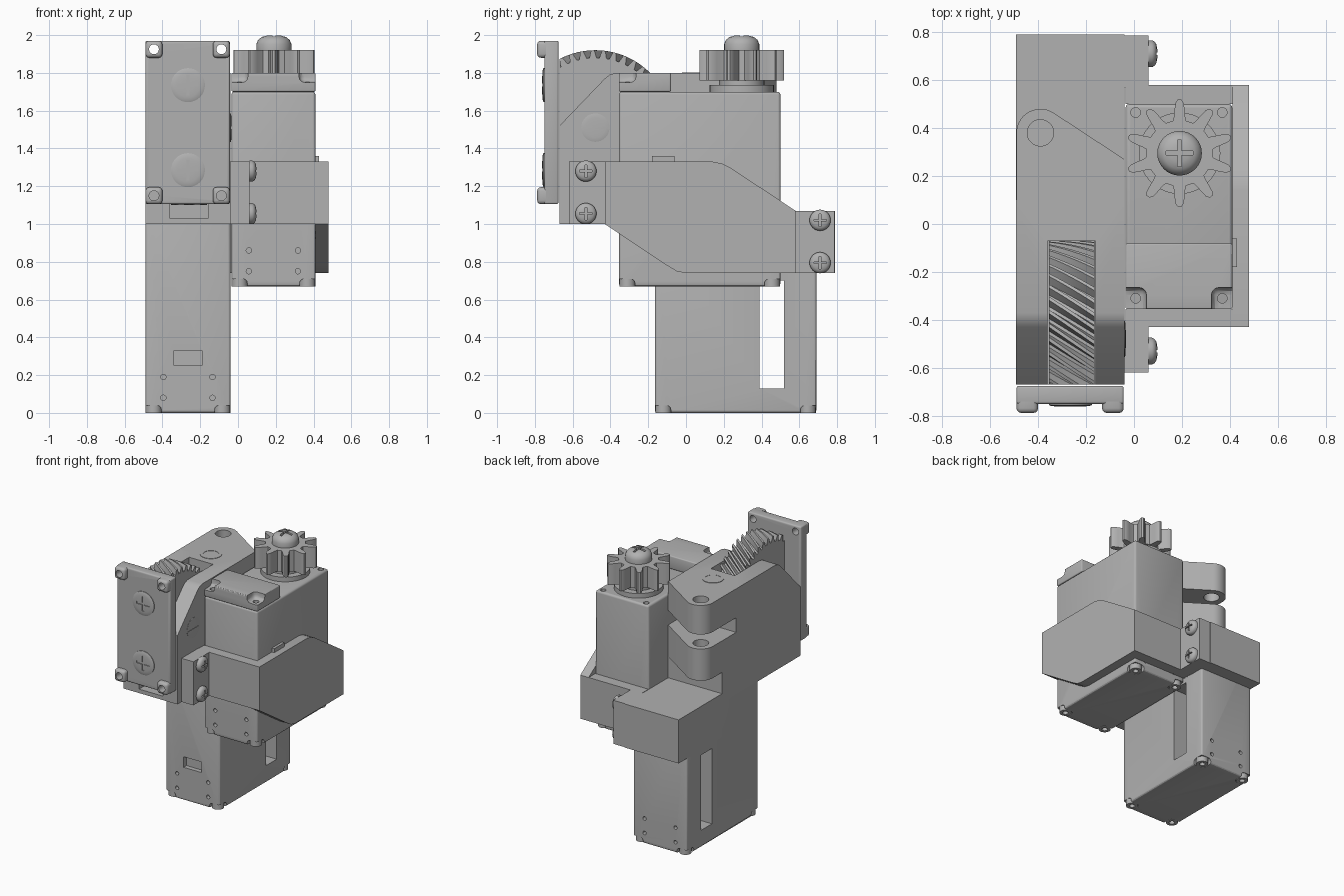
import bpy, bmesh, math
from mathutils import Vector, Matrix

cube = bpy.data.objects.get("Cube")
if cube:
    bpy.data.objects.remove(cube, do_unlink=True)

grey = bpy.data.materials.new("plain grey")
grey.use_nodes = True
grey.diffuse_color = (0.44, 0.44, 0.44, 1)
grey.node_tree.nodes["Principled BSDF"].inputs["Base Color"].default_value = (0.44, 0.44, 0.44, 1)
AXES = {"x": Vector((1, 0, 0)), "y": Vector((0, 1, 0)), "z": Vector((0, 0, 1))}


def finish(name, bm):
    bmesh.ops.recalc_face_normals(bm, faces=bm.faces)
    mesh = bpy.data.meshes.new(name)
    bm.to_mesh(mesh)
    bm.free()
    mesh.materials.append(grey)
    ob = bpy.data.objects.new(name, mesh)
    bpy.context.collection.objects.link(ob)
    return ob


def box(name, x, y, z, bevel=0):
    bm = bmesh.new()
    bmesh.ops.create_cube(bm, size=1)
    for v in bm.verts:
        v.co = [r[0] + (c + 0.5) * (r[1] - r[0]) for c, r in zip(v.co, (x, y, z))]
    if bevel:
        bmesh.ops.bevel(bm, geom=bm.edges[:], offset=bevel, segments=3,
                        profile=0.5, affect="EDGES")
    return finish(name, bm)


def prism(name, pts, axis, lo, hi, twist=0, centre=(0, 0), steps=1):
    """Extrude a 2D outline along an axis, optionally twisting it."""
    bm = bmesh.new()
    rings = []
    for i in range(steps + 1):
        t = i / steps
        c, s = math.cos(twist * t), math.sin(twist * t)
        ring = []
        for a, b in pts:
            a, b = a - centre[0], b - centre[1]
            co = [centre[0] + a * c - b * s, centre[1] + a * s + b * c]
            co.insert("xyz".index(axis), lo + (hi - lo) * t)
            ring.append(bm.verts.new(co))
        rings.append(ring)
    for r, q in zip(rings, rings[1:]):
        for j in range(len(r)):
            k = (j + 1) % len(r)
            bm.faces.new((r[j], r[k], q[k], q[j]))
    bm.faces.new(rings[0])
    bm.faces.new(rings[-1])
    return finish(name, bm)


def arc(cx, cy, r, a, b, n):
    return [(cx + r * math.cos(math.radians(a + (b - a) * i / n)),
             cy + r * math.sin(math.radians(a + (b - a) * i / n))) for i in range(n + 1)]


def cyl(name, at, r, axis, lo, hi):
    return prism(name, arc(*at, r, 0, 350, 35), axis, lo, hi)


def cut(ob, *cutters):
    for c in cutters:
        m = ob.modifiers.new("cut", "BOOLEAN")
        m.operation, m.solver, m.object = "DIFFERENCE", "EXACT", c
        bpy.context.view_layer.objects.active = ob
        bpy.ops.object.modifier_apply(modifier=m.name)
        bpy.data.objects.remove(c, do_unlink=True)


def screw(name, loc, direction, r, h, arms=2):
    """Domed screw head with a slot or cross recess."""
    bm = bmesh.new()
    prof = [(0, 0), (r, 0), (r, h * 0.4), (r * 0.9, h * 0.68), (r * 0.7, h * 0.87),
            (r * 0.4, h * 0.97), (0, h)]
    vs = [bm.verts.new((a, 0, b)) for a, b in prof]
    es = [bm.edges.new(p) for p in zip(vs, vs[1:])]
    bmesh.ops.spin(bm, geom=vs + es, cent=(0, 0, 0), axis=(0, 0, 1),
                   angle=math.tau, steps=32)
    bmesh.ops.remove_doubles(bm, verts=bm.verts, dist=0.0002)
    ob = finish(name, bm)
    long, thin = r * (0.6 if arms == 2 else 1.2), r * 0.09
    slots = [((-long, long), (-thin, thin)), ((-thin, thin), (-long, long))]
    for x, y in slots[:arms]:
        cut(ob, box("recess", x, y, (h * 0.45, h * 2)))
    rot = Vector(direction).to_track_quat("Z", "Y").to_matrix().to_4x4()
    ob.data.transform(Matrix.Translation(loc) @ rot)
    return ob


def gear_outline(cx, cy, n, tooth):
    pts = []
    for i in range(n):
        for a, r in tooth:
            t = math.tau * (i + a) / n + math.pi / 2
            pts.append((cx + r * math.cos(t), cy + r * math.sin(t)))
    return pts


def servo(name, x, y, z):
    """Motor case with notched lower corners, corner bosses and pin holes."""
    ob = box(name, x, y, z, 0.015)
    z0, mid = z[0], sum(x) / 2
    for sx in (0, 1):
        for sy in (0, 1):
            ix, iy = 1 - 2 * sx, 1 - 2 * sy
            rx = sorted((x[sx] - ix * 0.05, x[sx] + ix * 0.085))
            ry = sorted((y[sy] - iy * 0.05, y[sy] + iy * 0.085))
            at = (x[sx] + ix * 0.043, y[sy] + iy * 0.045)
            cut(ob, box("notch", rx, ry, (z0 - 0.05, z0 + 0.04), 0.025),
                cyl("bolt_hole", at, 0.02, "z", z0 - 0.1, z0 + 0.3))
            boss = cyl(name + "_boss", at, 0.042, "z", z0, z0 + 0.045)
            cut(boss, cyl("bolt_hole", at, 0.02, "z", z0 - 0.1, z0 + 0.3))
    for dx in (-0.13, 0.13):
        for dz in (0.08, 0.19):
            for yy in y:
                cut(ob, cyl("pin_hole", (mid + dx, z0 + dz), 0.014, "y", yy - 0.05, yy + 0.05))
    return ob


# lower motor with side slot and front window
lower = servo("lower_motor", (-0.49, -0.04), (-0.165, 0.69), (0, 1.03))
cut(lower, box("slot", (-0.6, 0.1), (0.39, 0.52), (0.13, 0.7)),
    box("window", (-0.34, -0.19), (-0.3, -0.13), (0.25, 0.33)))

# upper motor with raised front cap
upper = servo("upper_motor", (-0.035, 0.41), (-0.355, 0.5), (0.67, 1.7))
cap = box("motor_cap", (-0.035, 0.41), (-0.355, -0.08), (1.7, 1.8), 0.008)
for hx, rx in ((0.007, (-0.1, 0.052)), (0.368, (0.323, 0.5))):
    cut(cap, box("corner_recess", rx, (-0.45, -0.265), (1.75, 1.9), 0.03),
        cyl("bolt_hole", (hx, -0.31), 0.02, "z", 1.65, 1.9))
    cut(upper, cyl("bolt_hole", (hx, 0.465), 0.02, "z", 1.6, 1.8))

# output shaft, spur gear and its screw
hub = (0.19, 0.295)
cyl("output_flange", hub, 0.17, "z", 1.69, 1.735)
cyl("output_collar", hub, 0.12, "z", 1.73, 1.77)
half = [(0.32, 0.138), (0.24, 0.155), (0.19, 0.18), (0.13, 0.21), (0.05, 0.224)]
spur = [(-a, r) for a, r in half] + [(a, r) for a, r in reversed(half)]
prism("spur_gear", gear_outline(*hub, 10, spur), "z", 1.76, 1.92)
screw("gear_screw", (*hub, 1.92), (0, 0, 1), 0.093, 0.08)

# tall bracket: cheeks around the helical gear, rear shelf over the lower motor
side = [(-0.67, 1.0), (-0.67, 1.52), (-0.43, 1.77), (-0.405, 1.79), (-0.37, 1.8),
        (0.1, 1.8), (0.1, 1.47), (0.27, 1.47), (0.27, 1.07), (0.79, 1.07),
        (0.79, 0.74), (0.27, 0.74), (0.27, 1.0)]
bracket = prism("gear_bracket", side, "x", -0.491, -0.039)
cut(bracket, box("gear_slot", (-0.36, -0.16), (-0.8, -0.07), (1.03, 2)))

# hinge ears
plan = [(-0.49, 0.0), (-0.04, 0.0), (-0.04, 0.27)] + arc(-0.39, 0.38, 0.1, 57, 180, 14)
for name, lo, hi in (("upper_ear", 1.58, 1.8), ("lower_ear", 1.23, 1.47)):
    ear = prism(name, plan, "z", lo, hi)
    cut(ear, cyl("hinge_hole", (-0.39, 0.38), 0.055, "z", lo - 0.1, hi + 0.1))
ring = cyl("bearing_ring", (-0.265, 0.055), 0.075, "z", 1.78, 1.803)
cut(ring, cyl("bore", (-0.265, 0.055), 0.055, "z", 1.801, 1.9))

# helical gear, cut flat behind the front plate
axle = (-0.48, 1.51)
teeth = [(-0.36, 0.37), (-0.14, 0.41), (0.14, 0.41), (0.36, 0.37)]
helical = prism("helical_gear", gear_outline(*axle, 44, teeth), "x",
                -0.355, -0.165, 0.32, axle, 6)
cut(helical, box("flat", (-1, 1), (-1.2, -0.67), (0.5, 2.5)))
screw("axle_head", (-0.04, *axle), (1, 0, 0), 0.075, 0.006, 1)

# front plate with corner bosses and two large screws
plate = box("front_plate", (-0.49, -0.043), (-0.75, -0.675), (1.105, 1.97), 0.01)
for px in (-0.445, -0.088):
    for pz in (1.15, 1.925):
        boss = box("plate_boss", (px - 0.045, px + 0.045), (-0.788, -0.68),
                   (pz - 0.045, pz + 0.045), 0.02)
        for ob in (boss, plate):
            cut(ob, cyl("bolt_hole", (px, pz), 0.026, "y", -0.9, -0.6))
for pz in (1.285, 1.735):
    screw("plate_screw", (-0.265, -0.75, pz), (0, -1, 0), 0.09, 0.012)

# side cradle around the upper motor
cheek = [(-0.43, 1.0), (-0.43, 1.33), (0.14, 1.33), (0.19, 1.32), (0.24, 1.295),
         (0.58, 1.07), (0.58, 0.74), (0.0, 0.74), (-0.05, 0.75), (-0.1, 0.78)]
prism("cradle_side", cheek, "x", 0.41, 0.48)
box("cradle_front", (-0.035, 0.48), (-0.43, -0.355), (1.0, 1.33))
box("cradle_back", (-0.035, 0.48), (0.5, 0.58), (0.74, 1.07))
box("cradle_front_flange", (-0.039, 0.06), (-0.62, -0.42), (1.0, 1.33))
box("cradle_back_flange", (-0.039, 0.06), (0.57, 0.785), (0.74, 1.07))
box("cradle_tab", (0.41, 0.43), (-0.18, -0.06), (1.3, 1.36))
for sy, sz in ((-0.53, 1.28), (-0.53, 1.055), (0.71, 1.02), (0.71, 0.795)):
    screw("flange_screw", (0.06, sy, sz), (1, 0, 0), 0.056, 0.038)

# smooth shading on round surfaces only
bpy.ops.object.select_all(action="DESELECT")
for ob in bpy.context.collection.objects:
    if ob.type == "MESH" and grey.name in ob.data.materials:
        ob.select_set(True)
        bpy.context.view_layer.objects.active = ob
bpy.ops.object.shade_smooth_by_angle(angle=math.radians(30))
